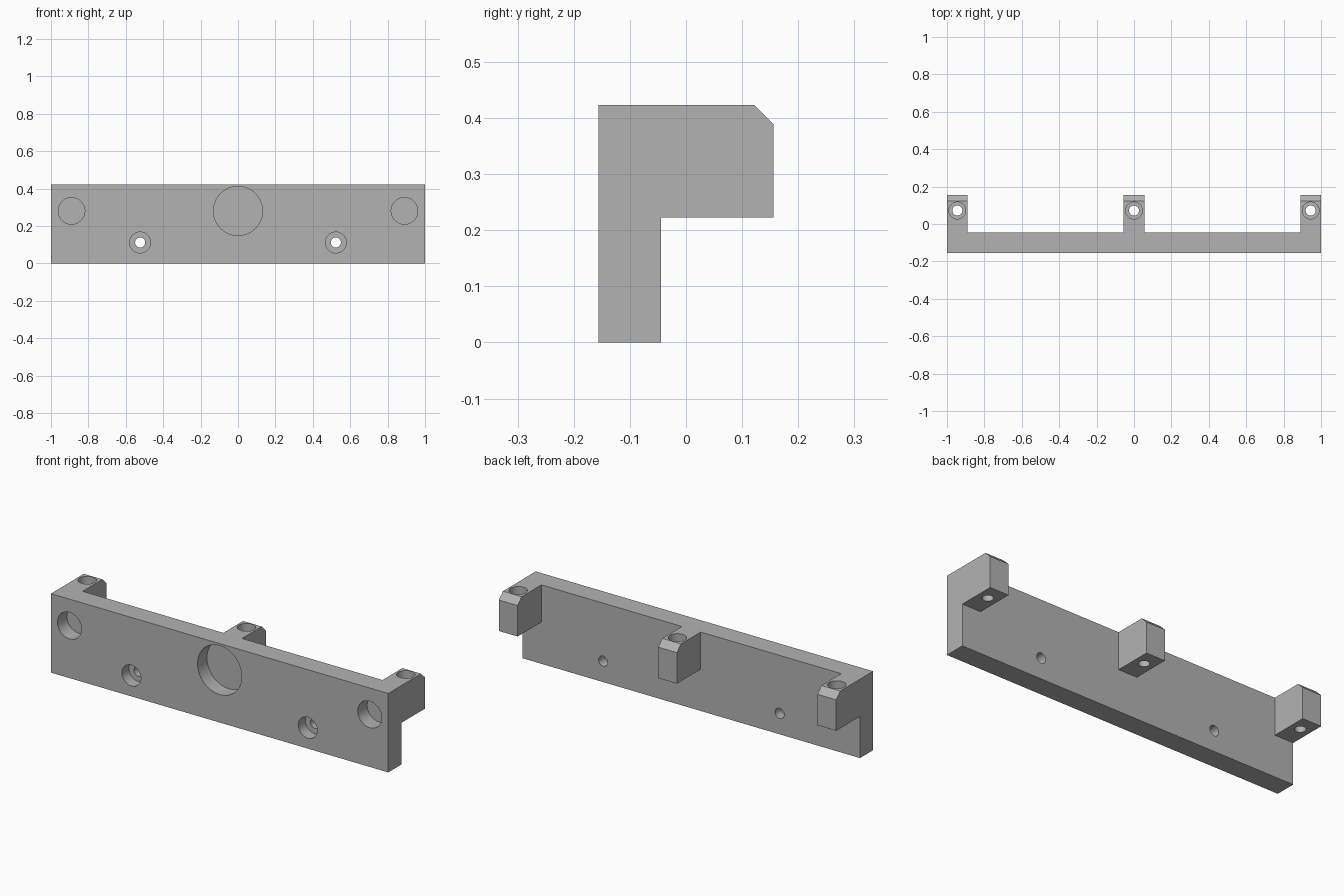
import bpy, bmesh
from math import pi
from mathutils import Matrix, Vector

cube = bpy.data.objects.get("Cube")
if cube:
    bpy.data.objects.remove(cube, do_unlink=True)

FRONT, PLATE_BACK, LUG_BACK = -0.156, -0.045, 0.156
LUG_BOTTOM, TOP, CHAMFER, LUG = 0.223, 0.423, 0.034, 0.111

grey = bpy.data.materials.new("plain grey")
grey.use_nodes = True
colour = (0.45, 0.45, 0.45, 1)
grey.diffuse_color = colour
grey.node_tree.nodes["Principled BSDF"].inputs["Base Color"].default_value = colour


def make_object(name, bm):
    bmesh.ops.recalc_face_normals(bm, faces=bm.faces)
    mesh = bpy.data.meshes.new(name)
    bm.to_mesh(mesh)
    bm.free()
    mesh.materials.append(grey)
    obj = bpy.data.objects.new(name, mesh)
    bpy.context.collection.objects.link(obj)
    return obj


def cut(target, cutter):
    """Subtract the cutter from the target and discard it."""
    bpy.context.view_layer.objects.active = target
    mod = target.modifiers.new("cut", "BOOLEAN")
    mod.operation, mod.solver, mod.object = "DIFFERENCE", "EXACT", cutter
    bpy.ops.object.modifier_apply(modifier=mod.name)
    bpy.data.objects.remove(cutter, do_unlink=True)


def box(lo, hi):
    lo, hi = Vector(lo), Vector(hi)
    bm = bmesh.new()
    bmesh.ops.create_cube(bm, size=1, matrix=Matrix.Translation((lo + hi) / 2)
                          @ Matrix.Diagonal((*(hi - lo), 1)))
    return make_object("box_cutter", bm)


def drill(target, start, direction, radius, depth):
    """Drill a round hole from a surface point, starting slightly outside."""
    start, direction = Vector(start), Vector(direction)
    extra = 0.02
    centre = start + direction * (depth - extra) / 2
    turn = direction.to_track_quat("Z", "Y").to_matrix().to_4x4()
    bm = bmesh.new()
    bmesh.ops.create_cone(bm, cap_ends=True, segments=64, radius1=radius, radius2=radius,
                          depth=depth + extra, matrix=Matrix.Translation(centre) @ turn)
    cut(target, make_object("drill_cutter", bm))


# Side profile of plate and lugs, extruded along the full length
profile = [(FRONT, 0), (PLATE_BACK, 0), (PLATE_BACK, LUG_BOTTOM), (LUG_BACK, LUG_BOTTOM),
           (LUG_BACK, TOP - CHAMFER), (LUG_BACK - CHAMFER, TOP), (FRONT, TOP)]
bm = bmesh.new()
face = bm.faces.new([bm.verts.new((-1, y, z)) for y, z in profile])
new = bmesh.ops.extrude_face_region(bm, geom=[face])["geom"]
bmesh.ops.translate(bm, vec=(2, 0, 0), verts=[v for v in new if isinstance(v, bmesh.types.BMVert)])
bracket = make_object("mounting_bracket", bm)

# Gaps that leave three lugs standing
for side in (-1, 1):
    a, b = sorted((side * LUG / 2, side * (1 - LUG)))
    cut(bracket, box((a, PLATE_BACK, LUG_BOTTOM - 0.1), (b, 0.3, TOP + 0.1)))

# Shallow round pockets in the front
back = (0, 1, 0)
for x, radius in ((0, 0.131), (-0.89, 0.071), (0.89, 0.071)):
    drill(bracket, (x, FRONT, 0.281), back, radius, 0.08)

# Counterbored screw holes through the plate
for x in (-0.523, 0.523):
    drill(bracket, (x, FRONT, 0.112), back, 0.056, 0.06)
    drill(bracket, (x, FRONT, 0.112), back, 0.027, 0.2)

# Counterbored screw holes down through the lugs
for x in (-1 + LUG / 2, 0, 1 - LUG / 2):
    drill(bracket, (x, 0.072, TOP), (0, 0, -1), 0.045, 0.07)
    drill(bracket, (x, 0.072, TOP), (0, 0, -1), 0.027, 0.3)

# Tidy the mesh and smooth only the hole walls
bm = bmesh.new()
bm.from_mesh(bracket.data)
bmesh.ops.remove_doubles(bm, verts=bm.verts, dist=0.0001)
bm.to_mesh(bracket.data)
bm.free()
bpy.ops.object.select_all(action="DESELECT")
bracket.select_set(True)
bpy.context.view_layer.objects.active = bracket
bpy.ops.object.shade_smooth_by_angle(angle=pi / 6)
